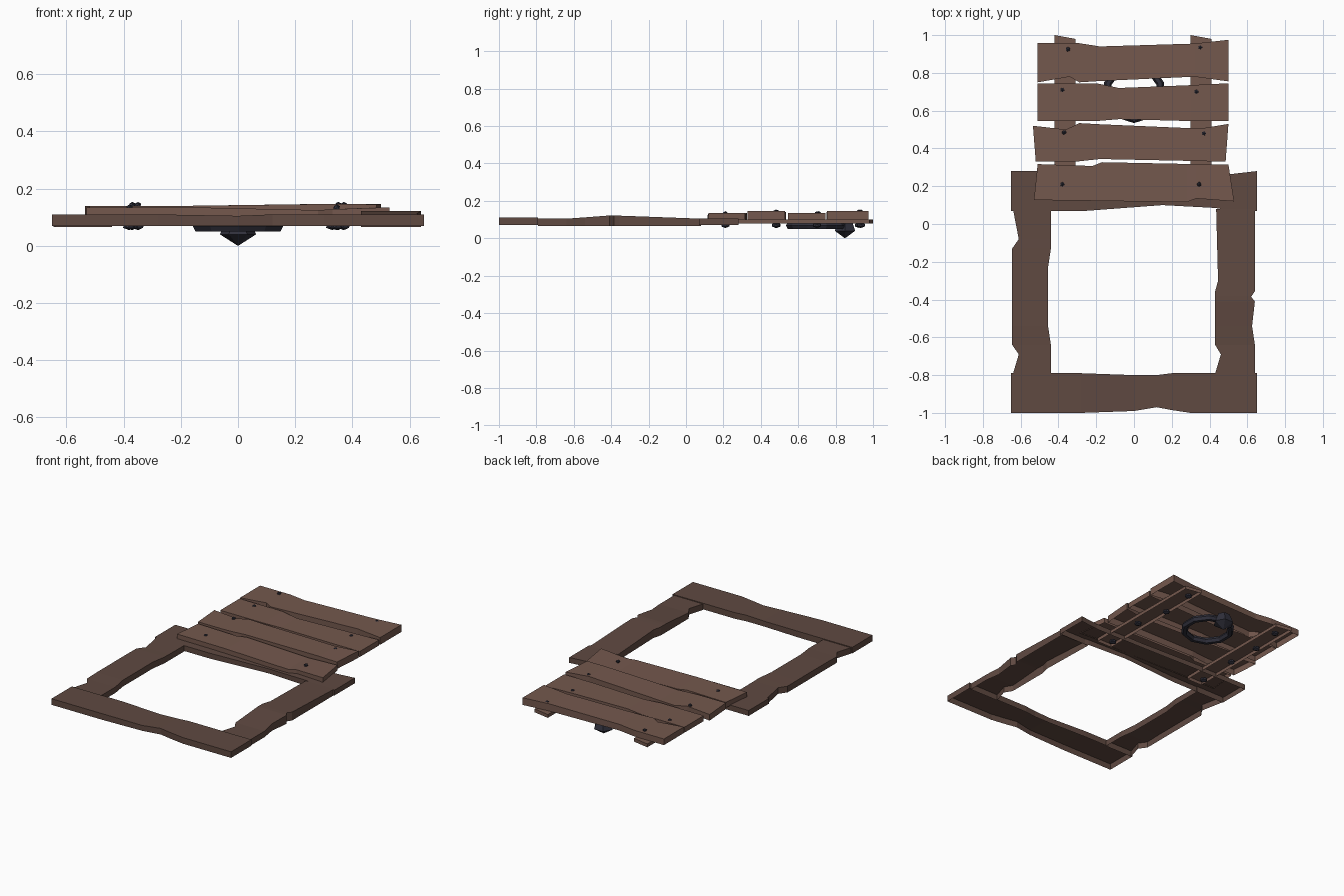
import bpy, bmesh, math

if "Cube" in bpy.data.objects:
    bpy.data.objects.remove(bpy.data.objects["Cube"])


def material(name, rgb):
    m = bpy.data.materials.new(name)
    m.diffuse_color = (*rgb, 1)
    m.use_nodes = True
    m.node_tree.nodes["Principled BSDF"].inputs["Base Color"].default_value = m.diffuse_color
    return m


FRAME = material("dark_wood", (0.115, 0.067, 0.053))
PLANK = material("plank_wood", (0.175, 0.098, 0.075))
IRON = material("iron", (0.03, 0.03, 0.045))


def finish(name, bm, mat):
    me = bpy.data.meshes.new(name)
    bm.to_mesh(me)
    bm.free()
    me.materials.append(mat)
    ob = bpy.data.objects.new(name, me)
    bpy.context.collection.objects.link(ob)
    return ob


def board(name, stations, bottom, mat, along_y=False, skew=(0, 0)):
    """Worn board, open underneath. Stations: (distance, low edge, high edge, top z)."""
    bm = bmesh.new()
    rows = []
    for i, (t, lo, hi, z) in enumerate(stations):
        s = skew[0] if i == 0 else skew[1] if i == len(stations) - 1 else 0
        row = []
        for d, w, h in ((t, lo, bottom), (t, lo, z), (t + s, hi, z), (t + s, hi, bottom)):
            row.append(bm.verts.new((w, d, h) if along_y else (d, w, h)))
        rows.append(row)
    tops = []
    for a, b in zip(rows, rows[1:]):
        for k in range(3):
            f = bm.faces.new((a[k], b[k], b[k + 1], a[k + 1]))
            if k == 1:
                tops.append(f)
    bm.faces.new(rows[0])
    bm.faces.new(rows[-1])
    bmesh.ops.recalc_face_normals(bm, faces=bm.faces)
    bm.normal_update()
    if tops[0].normal.z < 0:
        bmesh.ops.reverse_faces(bm, faces=bm.faces)
    return finish(name, bm, mat)


# Hatch frame
board("frame_front", [(-.65, -1, -.79, .11), (-.28, -1, -.79, .11), (0, -.99, -.80, .105),
                      (.12, -.97, -.80, .11), (.2, -.985, -.79, .11), (.30, -1, -.79, .11),
                      (.65, -1, -.79, .11)], .07, FRAME)
board("frame_back", [(-.65, .07, .28, .105), (-.25, .07, .28, .105), (.15, .10, .27, .10),
                     (.43, .085, .265, .105), (.52, .07, .265, .105), (.65, .07, .28, .105)],
      .07, FRAME)
board("frame_left", [(-.79, -.64, -.44, .105), (-.69, -.61, -.44, .105), (-.64, -.645, -.44, .105),
                     (-.54, -.645, -.455, .108), (-.23, -.645, -.455, .108), (-.13, -.645, -.44, .107),
                     (-.08, -.61, -.44, .106), (.075, -.64, -.44, .105)], .066, FRAME, True)
board("frame_right", [(-.79, .43, .64, .105), (-.69, .46, .64, .105), (-.64, .43, .64, .105),
                      (-.54, .43, .625, .112), (-.41, .43, .64, .122), (-.385, .43, .62, .122),
                      (-.355, .43, .64, .121), (-.3, .445, .64, .119), (.08, .435, .64, .105)],
      .066, FRAME, True)

# Lid planks
board("lid_plank_1", [(-.53, .127, .317, .135), (-.22, .123, .307, .135), (-.17, .122, .327, .135),
                      (.28, .116, .318, .125), (.33, .135, .316, .128), (.53, .12, .315, .135)],
      .10, PLANK, skew=(.02, -.03))
board("lid_plank_2", [(-.52, .33, .52, .14), (-.36, .33, .50, .14), (-.29, .332, .534, .14),
                      (-.18, .344, .528, .14), (.35, .333, .505, .147), (.485, .33, .53, .145)],
      .10, PLANK, skew=(-.015, .015))
board("lid_plank_3", [(-.51, .545, .745, .136), (-.2, .545, .745, .136), (-.08, .555, .72, .133),
                      (.3, .545, .735, .136), (.50, .545, .745, .136)], .10, PLANK)
board("lid_plank_4", [(-.51, .75, .957, .14), (-.34, .78, .957, .14), (-.29, .75, .957, .14),
                      (-.18, .757, .94, .14), (.32, .78, .955, .147), (.50, .755, .975, .147)],
      .10, PLANK)

# Battens under the lid, back ends cut at a slant
for side, x in (("left", -.42), ("right", .30)):
    board("batten_" + side, [(.14, x, x + .11, .10), (1.0, x, x + .11, .10)], .078, PLANK,
          True, skew=(0, -.02))

# Nail heads above and clenched ends below
for i, (x, y) in enumerate([(-.35, .925), (.35, .935), (-.38, .71), (.33, .70),
                            (-.37, .485), (.37, .48), (-.38, .21), (.345, .21)]):
    bm = bmesh.new()
    top = .134 if i in (2, 3, 6, 7) else .143
    for z, r, h in ((top, .013, .011), (.07, .025, .015)):
        vs = bmesh.ops.create_icosphere(bm, subdivisions=1, radius=1)["verts"]
        for v in vs:
            v.co = (x + v.co.x * r, y + v.co.y * r, z + v.co.z * h)
    finish(f"nail_{i + 1}", bm, IRON)

# Pull ring
bpy.ops.mesh.primitive_torus_add(location=(0, .70, .068), rotation=(0, 0, math.pi / 10 * 5),
                                 major_segments=10, minor_segments=6,
                                 major_radius=.145, minor_radius=.021)
ring = bpy.context.object
ring.name = "pull_ring"
ring.data.materials.append(IRON)
for p in ring.data.polygons:
    p.use_smooth = False

# Pointed ring mount
bm = bmesh.new()
levels = [(.10, .04), (.04, .063)]
loops = [[bm.verts.new((r * math.cos(k * math.pi / 3), .85 + r * math.sin(k * math.pi / 3), z))
          for k in range(6)] for z, r in levels]
tip = bm.verts.new((0, .85, 0))
for k in range(6):
    n = (k + 1) % 6
    bm.faces.new((loops[0][k], loops[0][n], loops[1][n], loops[1][k]))
    bm.faces.new((loops[1][k], loops[1][n], tip))
bm.faces.new(loops[0])
bmesh.ops.recalc_face_normals(bm, faces=bm.faces)
finish("ring_mount", bm, IRON)
